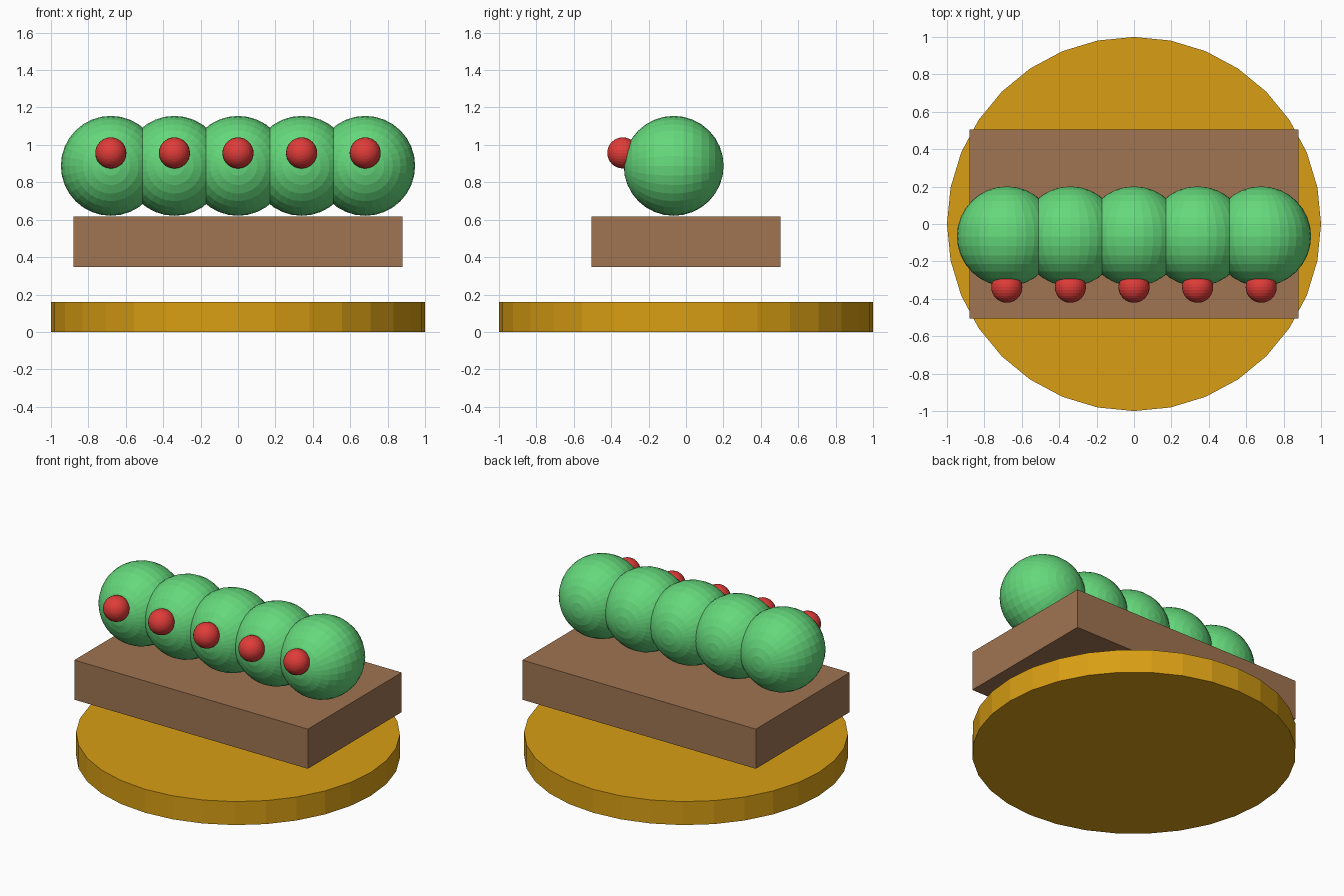
import bpy
import math

if "Cube" in bpy.data.objects:
    bpy.data.objects.remove(bpy.data.objects["Cube"])


def material(name, rgb):
    m = bpy.data.materials.new(name)
    m.diffuse_color = (*rgb, 1.0)
    m.use_nodes = True
    m.node_tree.nodes["Principled BSDF"].inputs["Base Color"].default_value = m.diffuse_color
    return m


gold = material("gold", (0.69, 0.345, 0.007))
brown = material("brown", (0.35, 0.175, 0.085))
green = material("green", (0.13, 0.69, 0.20))
red = material("red", (0.74, 0.045, 0.04))


def finish(name, mat):
    ob = bpy.context.object
    ob.name = name
    ob.data.materials.append(mat)
    return ob


def ball(name, loc, radius, mat):
    # poles point to the front and back
    bpy.ops.mesh.primitive_uv_sphere_add(segments=32, ring_count=16, radius=radius,
                                         location=loc, rotation=(math.pi / 2, 0, 0))
    return finish(name, mat)


# Round base disc
bpy.ops.mesh.primitive_cylinder_add(vertices=32, radius=1.0, depth=0.16, location=(0, 0, 0.08))
finish("base_disc", gold)

# Floating block above the disc
bpy.ops.mesh.primitive_cube_add(size=1, location=(0, 0, 0.481))
block = finish("block", brown)
block.scale = (1.76, 1.01, 0.27)

# Row of five overlapping balls, each with a small knob in front
for i in range(5):
    x = (i - 2) * 0.34
    ball(f"ball_{i + 1}", (x, -0.066, 0.888), 0.267, green)
    ball(f"knob_{i + 1}", (x, -0.338, 0.957), 0.083, red)
